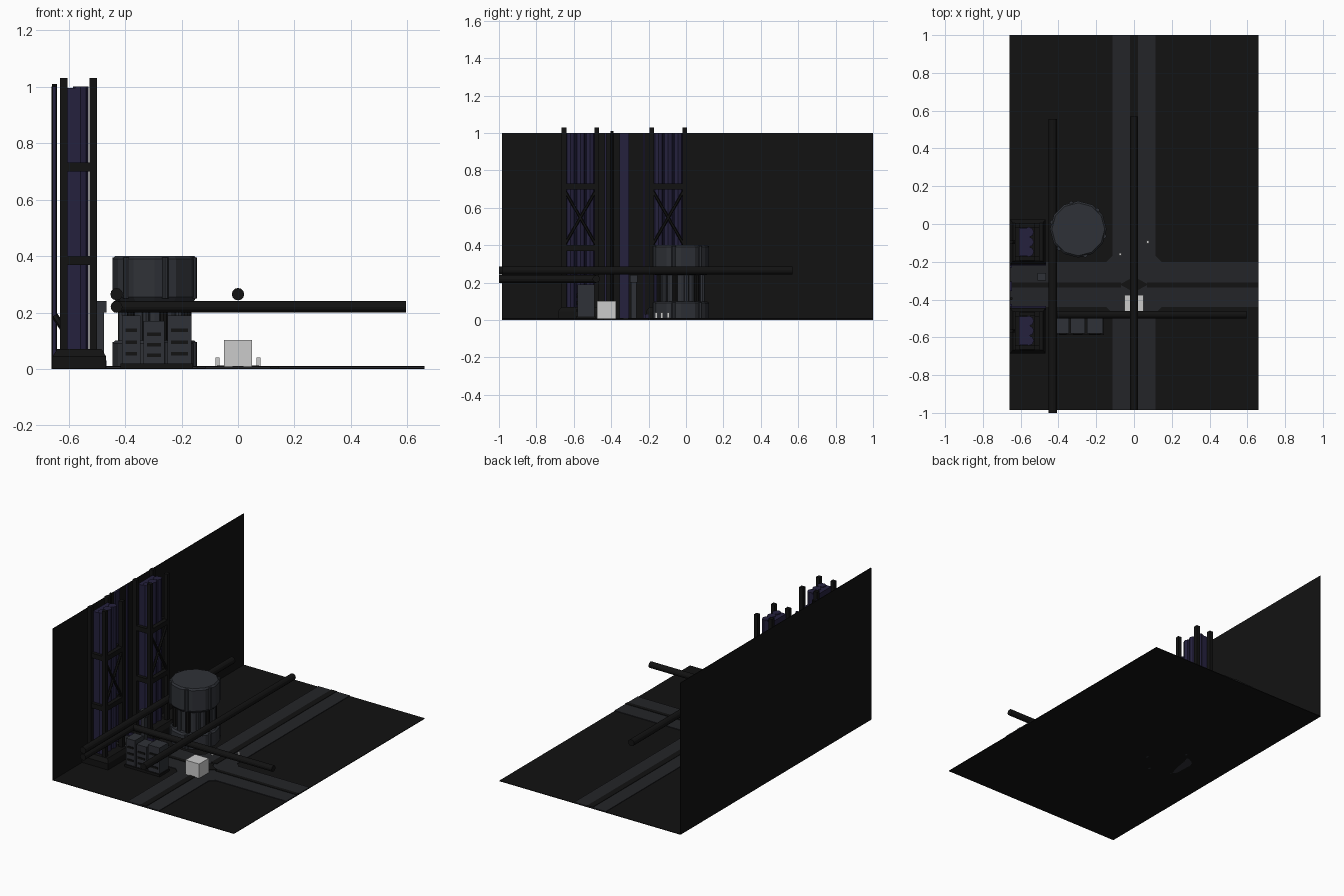
import bpy, bmesh
from math import sin, cos, pi
from mathutils import Vector

if "Cube" in bpy.data.objects:
    bpy.data.objects.remove(bpy.data.objects["Cube"])


def mat(name, r, g, b):
    m = bpy.data.materials.new(name)
    m.diffuse_color = (r, g, b, 1)
    m.use_nodes = True
    m.node_tree.nodes["Principled BSDF"].inputs["Base Color"].default_value = m.diffuse_color
    return m


BLACK = mat("near_black", .006, .006, .006)
ASPHALT = mat("asphalt", .017, .018, .021)
STEEL = mat("dark_steel", .028, .031, .038)
PURPLE = mat("dark_purple", .018, .015, .048)


def finish(name, bm, m=None):
    bmesh.ops.recalc_face_normals(bm, faces=bm.faces)
    me = bpy.data.meshes.new(name)
    bm.to_mesh(me)
    bm.free()
    ob = bpy.data.objects.new(name, me)
    bpy.context.collection.objects.link(ob)
    if m:
        me.materials.append(m)
    return ob


def box(name, lo, hi, m=None, taper=1.0):
    lo, hi = Vector(lo), Vector(hi)
    bm = bmesh.new()
    bmesh.ops.create_cube(bm, size=1)
    for v in bm.verts:
        t = taper if v.co.z > 0 else 1
        v.co = Vector((v.co.x * (hi.x - lo.x) * t, v.co.y * (hi.y - lo.y) * t,
                       v.co.z * (hi.z - lo.z))) + (lo + hi) / 2
    return finish(name, bm, m)


def rod(name, a, b, r, m, sides=12):
    a, b = Vector(a), Vector(b)
    bm = bmesh.new()
    bmesh.ops.create_cone(bm, cap_ends=True, segments=sides, radius1=r, radius2=r, depth=(b - a).length)
    q = (b - a).to_track_quat('Z', 'Y')
    for v in bm.verts:
        v.co = q @ v.co + (a + b) / 2
    return finish(name, bm, m)


def prism(name, pts, z0, z1, m):
    bm = bmesh.new()
    f = bm.faces.new([bm.verts.new((x, y, z0)) for x, y in pts])
    ext = bmesh.ops.extrude_face_region(bm, geom=[f])['geom']
    bmesh.ops.translate(bm, vec=(0, 0, z1 - z0), verts=[v for v in ext if isinstance(v, bmesh.types.BMVert)])
    return finish(name, bm, m)


def lathe(name, cx, cy, profile, m, sides=12):
    bm = bmesh.new()
    rings = [[bm.verts.new((cx + r * cos(2 * pi * i / sides), cy + r * sin(2 * pi * i / sides), z))
              for i in range(sides)] for r, z in profile]
    for a, b in zip(rings, rings[1:]):
        for i in range(sides):
            j = (i + 1) % sides
            bm.faces.new((a[i], a[j], b[j], b[i]))
    bm.faces.new(rings[0])
    bm.faces.new(rings[-1])
    return finish(name, bm, m)


# Ground slab and side wall
box("ground", (-.66, -.985, 0), (.66, 1, .004), BLACK)
box("side_wall", (-.66, -.985, 0), (-.656, 1, 1), BLACK)

# Crossing roads with chamfered corners
prism("roads", [(-.115, -.985), (.115, -.985), (.115, -.47), (.145, -.44), (.66, -.44), (.66, -.2),
                (.145, -.2), (.115, -.17), (.115, 1), (-.115, 1), (-.115, -.17), (-.145, -.2),
                (-.655, -.2), (-.655, -.44), (-.145, -.44), (-.115, -.47)], .002, .008, ASPHALT)
for i, (y0, y1) in enumerate([(-.985, -.39), (-.25, 1)]):
    box(f"road_ridge_long_{i}", (-.02, y0, .006), (.02, y1, .011), BLACK)
for i, (x0, x1) in enumerate([(-.655, -.07), (.07, .66)]):
    box(f"road_ridge_cross_{i}", (x0, -.335, .006), (x1, -.31, .011), BLACK)
prism("junction_plate", [(-.075, -.32), (-.02, -.35), (0, -.395), (.02, -.35), (.075, -.32),
                         (.02, -.29), (0, -.245), (-.02, -.29)], .006, .012, BLACK)

# Overhead pipes
rod("pipe_wall_side", (-.43, -1, .265), (-.43, .555, .265), .022, BLACK)
rod("pipe_center", (0, -.985, .265), (0, .57, .265), .022, BLACK)
rod("pipe_lower_feed", (-.43, -1, .22), (-.43, -.48, .22), .021, BLACK)
rod("pipe_lower_cross", (-.44, -.48, .22), (.595, -.48, .22), .02, BLACK)

# Wall towers
for n, cy in enumerate((-.565, -.095)):
    cx = -.565
    box(f"tower_foot_{n}", (-.656, cy - .12, 0), (-.468, cy + .12, .045), BLACK)
    box(f"tower_plinth_{n}", (-.656, cy - .12, .045), (-.468, cy + .12, .07), BLACK, .84)
    for i in (-1, 0, 1):
        rod(f"tower_tube_{n}_{i}", (cx + .008, cy + i * .052, .05), (cx + .008, cy + i * .052, 1), .027, PURPLE, 8)
    box(f"tower_core_{n}", (-.61, cy - .075, .05), (-.55, cy + .075, .995), PURPLE)
    for sx in (-1, 1):
        px = cx + sx * .052
        for sy in (-1, 1):
            py = cy + sy * .088
            box(f"tower_post_{n}_{sx}_{sy}", (px - .013, py - .013, .05), (px + .013, py + .013, 1.03), BLACK)
            # Cross bracing on the long faces
            rod(f"tower_brace_{n}_{sx}_{sy}", (px, cy - sy * .085, .4), (px, py, .7), .008, BLACK, 6)
        # Horizontal bands
        for z in (.385, .715):
            box(f"tower_band_{n}_{sx}_{z}", (px - .013, cy - .1, z - .016), (px + .013, cy + .1, z + .016), BLACK)
    for sy in (-1, 1):
        for z in (.385, .715):
            y = cy + sy * .088
            box(f"tower_side_band_{n}_{sy}_{z}", (-.617, y - .011, z - .016), (-.513, y + .011, z + .016), BLACK)
    rod(f"tower_strut_{n}", (-.65, cy, .19), (-.61, cy, .13), .012, BLACK, 6)

# Wall strips between the towers
for i, (y, w) in enumerate([(-.33, .025), (-.43, .006), (-.225, .006)]):
    box(f"wall_strip_{i}", (-.657, y - w, .01), (-.645, y + w, 1), PURPLE)
rod("wall_conduit", (-.65, -.395, 0), (-.65, -.395, 1.01), .008, BLACK, 8)
for y in (-.445, -.21):
    box(f"foot_curb_{y}", (-.65, y - .01, .004), (-.465, y + .01, .03), PURPLE)
box("gate_post", (-.5, -.295, 0), (-.475, -.265, .22), STEEL)
box("gate_post_head", (-.51, -.3, .2), (-.465, -.26, .24), STEEL)

# Round reactor tank: base, core, cap and ribs
tx, ty = -.295, -.028
lathe("tank", tx, ty, [(.15, 0), (.15, .09), (.14, .1), (.115, .1), (.115, .24), (.138, .24),
                       (.15, .255), (.15, .39), (.14, .4), (.11, .4)], STEEL)
for i in range(12):
    a = 2 * pi * (i + .5) / 12
    x, y = tx + cos(a) * .12, ty + sin(a) * .12
    rod(f"tank_column_{i}", (x, y, .09), (x, y, .25), .014, BLACK if i % 2 else STEEL, 8)
    if i % 2:
        x, y = tx + cos(a) * .143, ty + sin(a) * .143
        rod(f"tank_cap_rib_{i}", (x, y, .25), (x, y, .395), .012, STEEL, 8)
        rod(f"tank_base_rib_{i}", (x, y, 0), (x, y, .095), .012, STEEL, 8)

# Equipment cabinets
for i, (x0, x1, h) in enumerate([(-.41, -.345, .19), (-.335, -.26, .17), (-.25, -.165, .19)]):
    box(f"cabinet_{i}", (x0, -.58, .004), (x1, -.49, h), STEEL)
    box(f"cabinet_foot_{i}", (x0 - .006, -.588, 0), (x1 + .006, -.484, .02), BLACK)
    for k in range(3):
        z = h * (.25 + .22 * k)
        box(f"cabinet_vent_{i}_{k}", (x0 + .012, -.585, z), (x1 - .012, -.578, z + .012), BLACK)

# Plain cube and small markers
box("cube", (-.05, -.475, .002), (.05, -.375, .102))
for i, (x, y) in enumerate([(-.073, -.16), (0, -.13), (.073, -.095)]):
    box(f"marker_{i}", (x - .007, y - .007, .01), (x + .007, y + .007, .04))
